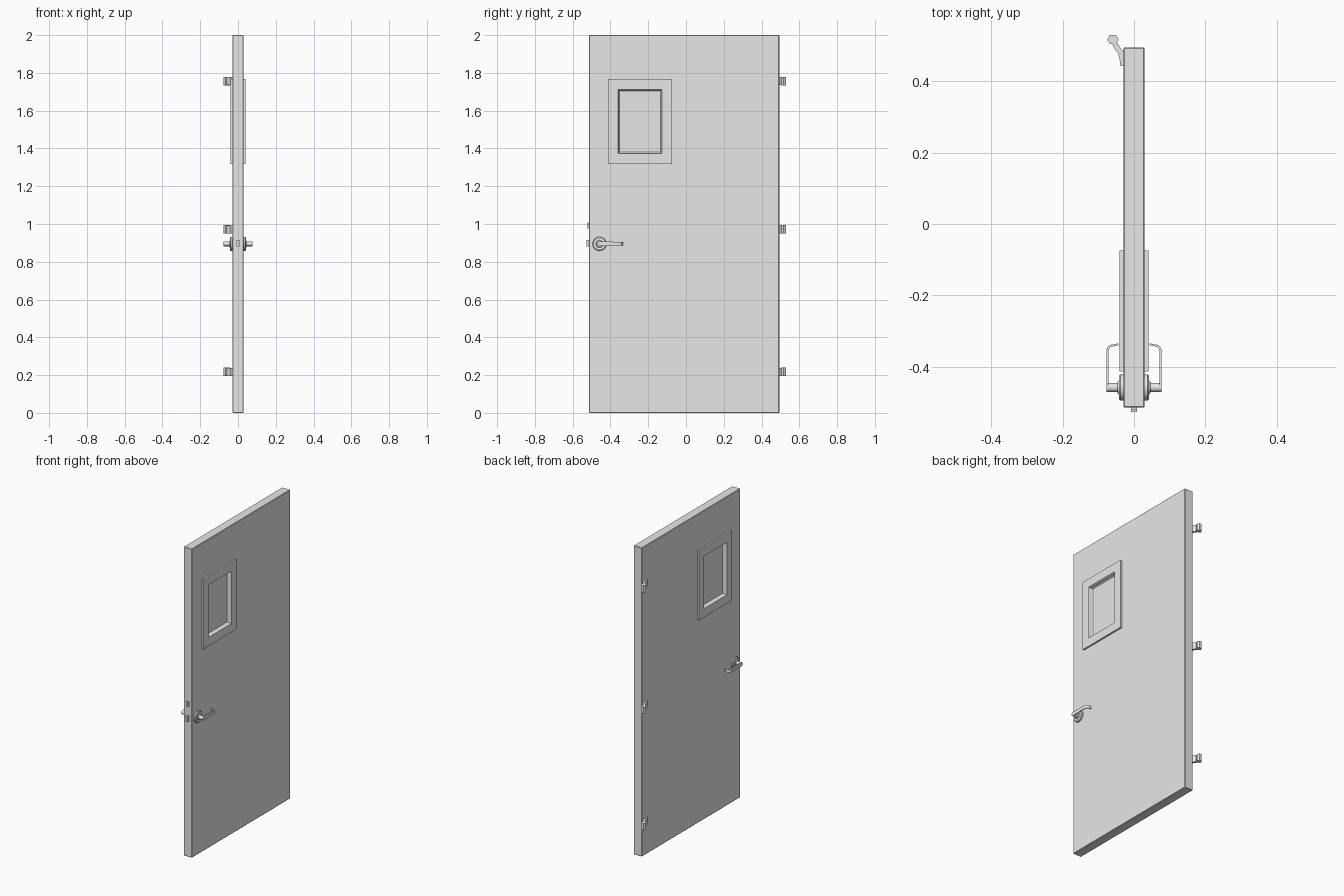
import bpy, bmesh
from math import sin, cos, pi, radians

if "Cube" in bpy.data.objects:
    bpy.data.objects.remove(bpy.data.objects["Cube"], do_unlink=True)

grey = bpy.data.materials.new("light grey metal")
grey.use_nodes = True
grey.diffuse_color = (0.8, 0.8, 0.8, 1)
grey.node_tree.nodes["Principled BSDF"].inputs["Base Color"].default_value = (0.8, 0.8, 0.8, 1)


def loft(name, rings, smooth=False):
    """Skin a stack of equal rings into a closed solid."""
    bm = bmesh.new()
    loops = [[bm.verts.new(p) for p in ring] for ring in rings]
    n = len(loops[0])
    for a, b in zip(loops, loops[1:]):
        for i in range(n):
            j = (i + 1) % n
            bm.faces.new((a[i], a[j], b[j], b[i]))
    bm.faces.new(loops[0][::-1])
    bm.faces.new(loops[-1])
    bmesh.ops.recalc_face_normals(bm, faces=bm.faces)
    mesh = bpy.data.meshes.new(name)
    bm.to_mesh(mesh)
    bm.free()
    obj = bpy.data.objects.new(name, mesh)
    bpy.context.collection.objects.link(obj)
    mesh.materials.append(grey)
    bpy.ops.object.select_all(action='DESELECT')
    obj.select_set(True)
    bpy.context.view_layer.objects.active = obj
    if smooth:
        bpy.ops.object.shade_smooth_by_angle(angle=radians(35))
    return obj


def rect(x, y, z, hy, hz):
    return [(x, y - hy, z - hz), (x, y + hy, z - hz), (x, y + hy, z + hz), (x, y - hy, z + hz)]


def circle(x, y, z, r, n=32):
    return [(x, y + r * cos(2 * pi * i / n), z + r * sin(2 * pi * i / n)) for i in range(n)]


def prism(name, outline, z0, z1):
    return loft(name, [[(x, y, z) for x, y in outline] for z in (z0, z1)])


WIN_Y, WIN_Z = -0.244, 1.542
LOCK_Y, LOCK_Z = -0.458, 0.895

# Door slab with slightly eased edges and a window opening
door = loft("door_slab", [rect(x, -0.01, 1.0, 0.504, 1.0) for x in (-0.03, 0.03)])
bevel = door.modifiers.new("eased_edges", 'BEVEL')
bevel.width = 0.003
bevel.segments = 1
cutter = loft("window_cutter", [rect(x, WIN_Y, WIN_Z, 0.118, 0.172) for x in (-0.1, 0.1)])
cutter.hide_render = True
cut = door.modifiers.new("window_opening", 'BOOLEAN')
cut.object = cutter
cut.solver = 'EXACT'
bpy.context.view_layer.objects.active = door
for mod in ("eased_edges", "window_opening"):
    bpy.ops.object.modifier_apply(modifier=mod)
bpy.data.objects.remove(cutter, do_unlink=True)

for side, s in (("left", 1), ("right", -1)):
    # Window frame stepping down to the pane
    steps = [(0.002, 0.118, 0.172), (0.029, 0.118, 0.172), (0.029, 0.1695, 0.225),
             (0.041, 0.1695, 0.225), (0.041, 0.1165, 0.170), (0.036, 0.113, 0.1665),
             (0.021, 0.112, 0.1655), (0.016, 0.108, 0.1615)]
    loft(side + "_window_frame", [rect(s * x, WIN_Y, WIN_Z, hy, hz) for x, hy, hz in steps])

    # Rosette, collar and spindle turned as one piece
    turning = [(0.029, 0.037), (0.038, 0.037), (0.042, 0.033), (0.042, 0.020),
               (0.046, 0.017), (0.046, 0.0128), (0.077, 0.0128)]
    loft(side + "_rosette", [circle(s * x, LOCK_Y, LOCK_Z, r) for x, r in turning], True)

    # Lever: a flat tapering bar that bends back to the door
    path = [(0.0745, LOCK_Y, 0, 1, 0.0125), (0.0745, -0.41, 0, 1, 0.0115),
            (0.0745, -0.36, 0, 1, 0.0105)]
    for k in range(1, 6):
        a = k * pi / 10
        path.append((0.0585 + 0.016 * cos(a), -0.356 + 0.016 * sin(a), -sin(a), cos(a), 0.010))
    path.append((0.044, -0.337, -1, 0, 0.009))
    rings = []
    for x, y, dx, dy, h in path:
        ring = []
        for off, dz in ((-1, -1), (1, -1), (1, 1), (-1, 1)):
            ring.append((s * (x + dy * off * 0.0028), y - dx * off * 0.0028, LOCK_Z + dz * h))
        rings.append(ring)
    loft(side + "_lever", rings, True)

# Latch bolt and deadlatch on the lock edge
for name, y, z0, z1 in (("latch_bolt", -0.527, 0.88, 0.915), ("deadlatch", -0.521, 0.975, 1.007)):
    prism(name, [(-0.008, y), (0.008, y), (0.008, -0.505), (-0.008, -0.505)], z0, z1)

# Three hinges: cranked leaf and six-sided knuckle
leaf = [(-0.062, 0.507), (-0.056, 0.492), (-0.046, 0.480), (-0.041, 0.466), (-0.038, 0.443),
        (-0.029, 0.443), (-0.029, 0.484), (-0.036, 0.491), (-0.046, 0.506)]
knuckle = [(-0.059 + 0.0165 * cos(i * pi / 3), 0.517 + 0.015 * sin(i * pi / 3)) for i in range(6)]
for label, z in (("lower", 0.217), ("middle", 0.971), ("upper", 1.757)):
    prism(label + "_hinge_leaf", leaf, z - 0.0215, z + 0.0215)
    prism(label + "_hinge_knuckle", knuckle, z - 0.0225, z + 0.0225)
